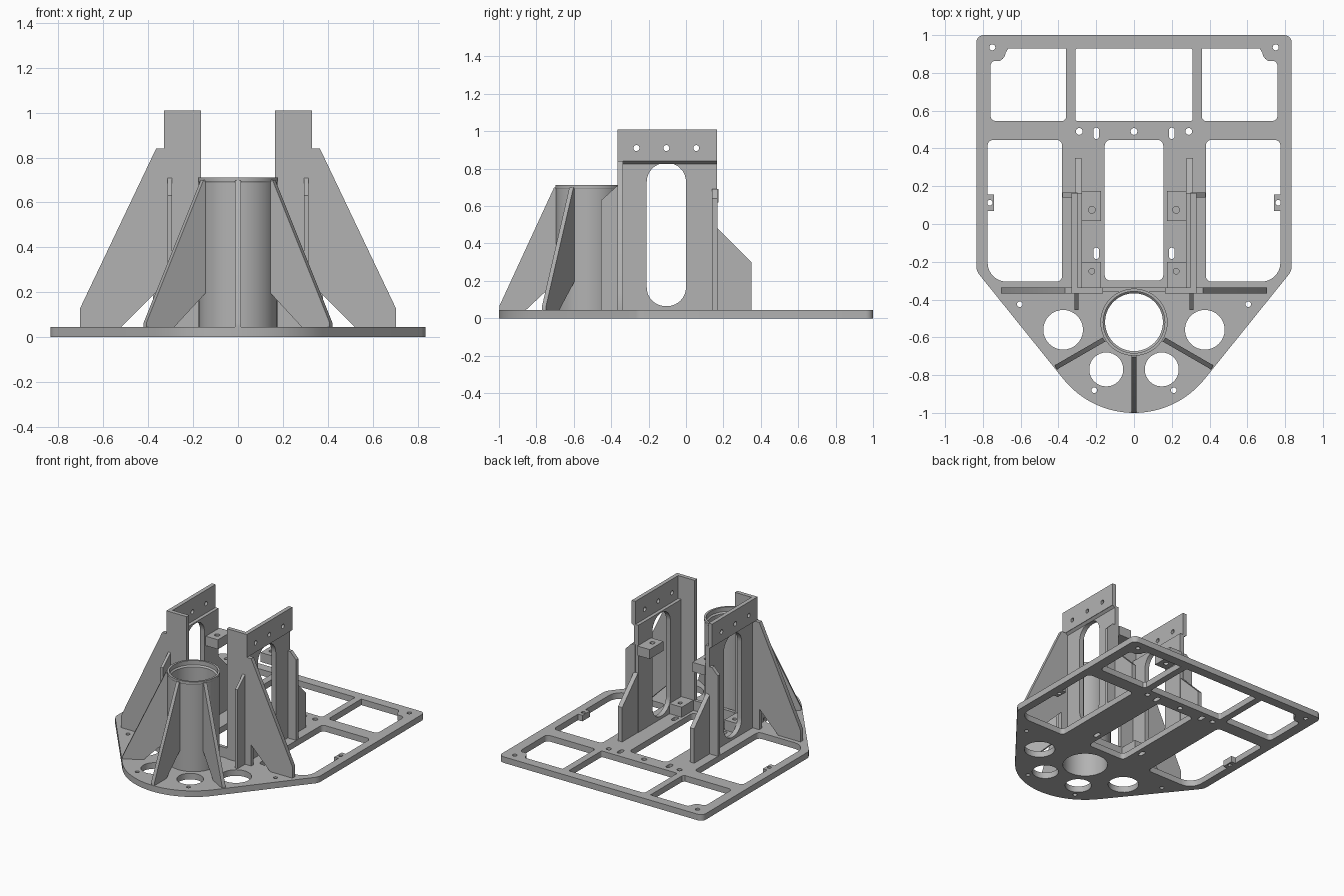
import bpy, bmesh
from math import sin, cos, pi, radians

cube = bpy.data.objects.get("Cube")
if cube:
    bpy.data.objects.remove(cube, do_unlink=True)

grey = bpy.data.materials.new("grey_plastic")
grey.use_nodes = True
COLOUR = (0.45, 0.45, 0.45, 1)
grey.diffuse_color = COLOUR
grey.node_tree.nodes["Principled BSDF"].inputs["Base Color"].default_value = COLOUR

TOP = 0.045          # top of the base plate
TUBE_Y = -0.52       # centre line of the tube


def arc(cx, cy, r, a0, a1, n=8):
    return [(cx + r * cos(radians(a0 + (a1 - a0) * i / n)),
             cy + r * sin(radians(a0 + (a1 - a0) * i / n))) for i in range(n + 1)]


def circle(cx, cy, r, n=32):
    return arc(cx, cy, r, 0, 360, n)[:-1]


def box(x0, y0, x1, y1, r=0.0, last=None):
    """Rectangle with rounded corners; last is the radius of the x1, y0 corner."""
    if not r:
        return [(x0, y0), (x1, y0), (x1, y1), (x0, y1)]
    q = last or r
    return (arc(x1 - q, y0 + q, q, -90, 0) + arc(x1 - r, y1 - r, r, 0, 90)
            + arc(x0 + r, y1 - r, r, 90, 180) + arc(x0 + r, y0 + r, r, 180, 270))


def mirror(loop):
    return [(-x, y) for x, y in loop]


def finish(name, bm):
    bmesh.ops.remove_doubles(bm, verts=bm.verts, dist=0.0002)
    bmesh.ops.recalc_face_normals(bm, faces=bm.faces)
    mesh = bpy.data.meshes.new(name)
    bm.to_mesh(mesh)
    bm.free()
    mesh.materials.append(grey)
    ob = bpy.data.objects.new(name, mesh)
    bpy.context.collection.objects.link(ob)
    bpy.ops.object.select_all(action='DESELECT')
    ob.select_set(True)
    bpy.context.view_layer.objects.active = ob
    bpy.ops.object.shade_smooth_by_angle(angle=radians(30))
    return ob


def plate(name, loops, d0, d1, plane="xy", side=1):
    """Extrude an outline with holes from d0 to d1 across the given plane."""
    curve = bpy.data.curves.new(name, 'CURVE')
    curve.dimensions = '2D'
    curve.fill_mode = 'BOTH'
    curve.extrude = (d1 - d0) / 2
    for loop in loops:
        spline = curve.splines.new('POLY')
        spline.points.add(len(loop) - 1)
        for p, (a, b) in zip(spline.points, loop):
            p.co = (a, b, 0, 1)
        spline.use_cyclic_u = True
    temp = bpy.data.objects.new(name + "_outline", curve)
    bpy.context.collection.objects.link(temp)
    graph = bpy.context.evaluated_depsgraph_get()
    mesh = bpy.data.meshes.new_from_object(temp.evaluated_get(graph))
    bm = bmesh.new()
    bm.from_mesh(mesh)
    bpy.data.objects.remove(temp, do_unlink=True)
    bpy.data.curves.remove(curve)
    bpy.data.meshes.remove(mesh)
    for v in bm.verts:
        a, b, d = v.co.x, v.co.y, v.co.z + (d0 + d1) / 2
        x, y, z = {"xy": (a, b, d), "xz": (a, d, b), "yz": (d, a, b)}[plane]
        v.co = (x * side, y, z)
    return finish(name, bm)


# Base plate outline: square back, tapering into a rounded nose
half = (arc(0, TUBE_Y, 0.48, -90, -38, 16) + arc(0.755, -0.22, 0.08, -38, 0)
        + arc(0.795, 0.96, 0.04, 0, 90))
outline = half + mirror(half[1:])[::-1]

# Base plate openings
corner_window = ([(0.36 - 0.0, 0.56), (0.375, 0.545)] + arc(0.73, 0.575, 0.03, -90, 0)
                 + arc(0.73, 0.835, 0.03, 0, 70, 4) + arc(0.73, 0.91, 0.05, 250, 185, 5)
                 + [(0.665, 0.93), (0.36, 0.93)])
paired = [corner_window,
          box(0.38, -0.305, 0.775, 0.445, 0.03, 0.1),
          circle(0.375, -0.56, 0.105), circle(0.147, -0.77, 0.09),
          box(0.185, 0.45, 0.215, 0.51, 0.0145), box(0.185, -0.185, 0.215, -0.125, 0.0145)]
paired += [circle(x, y, r, 16) for x, y, r in
           ((0.605, -0.425, 0.015), (0.21, -0.88, 0.015), (0.75, 0.935, 0.016), (0.29, 0.49, 0.018))]
holes = [box(-0.31, 0.545, 0.31, 0.93, 0.012), box(-0.155, -0.3, 0.155, 0.445, 0.03),
         circle(0, TUBE_Y, 0.153, 64), circle(0, 0.49, 0.018, 16)]
for loop in paired:
    holes += [loop, mirror(loop)]
plate("base_plate", [outline] + holes, 0, TOP)

# Tube with a stepped rim
bm = bmesh.new()
section = [(0.153, TOP), (0.175, TOP), (0.175, 0.69), (0.178, 0.695), (0.178, 0.712),
           (0.163, 0.712), (0.163, 0.68), (0.153, 0.67)]
N = 64
rings = [[bm.verts.new((r * cos(2 * pi * i / N), TUBE_Y + r * sin(2 * pi * i / N), z))
          for r, z in section] for i in range(N)]
for i in range(N):
    a, b = rings[i], rings[(i + 1) % N]
    for j in range(len(section)):
        k = (j + 1) % len(section)
        bm.faces.new((a[j], b[j], b[k], a[k]))
finish("tube", bm)

# Three sloped ribs around the front of the tube
rib = [(0.17, 0.2), (0.335, TOP), (0.478, TOP), (0.478, 0.065), (0.185, 0.7), (0.17, 0.7)]
for name, angle in (("right_rib", 210), ("front_rib", 270), ("left_rib", 330)):
    ob = plate(name, [rib], -0.0125, 0.0125, "xz")
    ob.rotation_euler.z = radians(angle)
    ob.location.y = TUBE_Y

# Low web joining the tube to the towers
plate("tube_web", [box(-0.17, -0.36, 0.17, -0.335)], TOP, 0.12)

# Two mirrored towers
flange = [(0.165, TOP), (0.165, 1.01), (0.33, 1.01), (0.33, 0.84), (0.365, 0.84), (0.703, 0.13),
          (0.703, TOP), (0.52, TOP), (0.365, 0.2), (0.365, TOP)]
for side, label in ((1, "left"), (-1, "right")):
    def part(name, loops, d0, d1, plane):
        plate(label + "_" + name, loops, d0, d1, plane, side)

    part("front_gusset", [flange], -0.367, -0.337, "xz")
    part("tower_wall", [box(-0.34, TOP, 0.165, 0.84), box(-0.21, 0.065, 0.0, 0.83, 0.1)],
         0.275, 0.31, "yz")
    part("top_band", [box(-0.34, 0.84, 0.165, 1.01)]
         + [circle(y, 0.91, 0.016, 16) for y in (-0.265, -0.105, 0.055)], 0.3, 0.33, "yz")
    part("band_chamfer", [[(0.3, 0.826), (0.31, 0.826), (0.33, 0.842), (0.3, 0.842)]],
         -0.34, 0.165, "xz")
    part("rear_flange", [[(0.3, TOP), (0.378, TOP), (0.378, 0.64), (0.33, 0.69), (0.3, 0.69)]],
         0.14, 0.168, "xz")
    part("rear_fin", [[(0.16, TOP), (0.35, TOP), (0.35, 0.3), (0.16, 0.49)]], 0.278, 0.312, "yz")
    part("front_fin", [[(-0.455, TOP), (-0.36, TOP), (-0.36, 0.715), (-0.455, 0.63)]],
         0.295, 0.315, "yz")
    part("upper_block", [box(0.175, 0.015, 0.277, 0.175), circle(0.223, 0.075, 0.018, 16)],
         0.62, 0.69, "xy")
    part("lower_block", [box(0.175, -0.34, 0.277, -0.2), circle(0.223, -0.25, 0.015, 16)],
         TOP, 0.12, "xy")
    # Small screw tab on the inner edge of the base
    part("edge_tab", [box(0.74, 0.07, 0.785, 0.157), circle(0.764, 0.113, 0.015, 16)],
         0, TOP, "xy")
